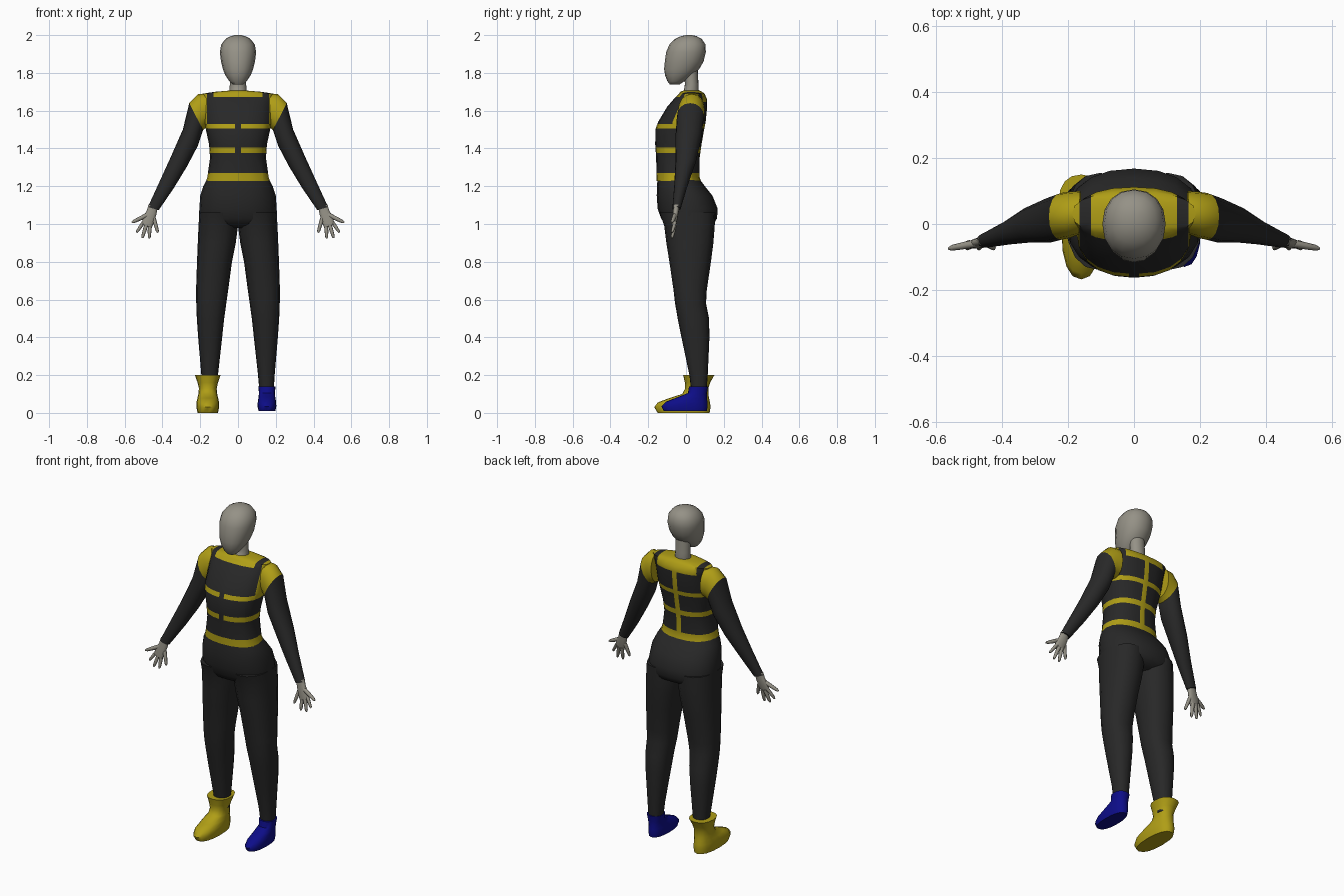
import bpy, bmesh, math
from mathutils import Vector

cube = bpy.data.objects.get("Cube")
if cube:
    bpy.data.objects.remove(cube, do_unlink=True)


def material(name, rgb):
    m = bpy.data.materials.new(name)
    m.use_nodes = True
    m.diffuse_color = (*rgb, 1)
    b = next(n for n in m.node_tree.nodes if n.type == 'BSDF_PRINCIPLED')
    b.inputs["Base Color"].default_value = (*rgb, 1)
    b.inputs["Roughness"].default_value = 0.8
    return m


BLACK = material("black cloth", (0.021, 0.021, 0.021))
YELLOW = material("yellow cloth", (0.43, 0.34, 0.008))
SKIN = material("grey skin", (0.30, 0.285, 0.24))
BLUE = material("blue sock", (0.004, 0.004, 0.25))


def section(c, u, v, n=16, p=2.3):
    """Rounded ring around c with half axes u and v."""
    c, u, v = Vector(c), Vector(u), Vector(v)
    pts = []
    for i in range(n):
        a = 2 * math.pi * i / n
        ca, sa = math.cos(a), math.sin(a)
        pts.append(c + u * math.copysign(abs(ca) ** (2 / p), ca)
                   + v * math.copysign(abs(sa) ** (2 / p), sa))
    return pts


def level(z, x0, x1, y0, y1, **k):
    """Horizontal ring filling the given x and y ranges."""
    return section(((x0 + x1) / 2, (y0 + y1) / 2, z),
                   ((x1 - x0) / 2, 0, 0), (0, (y1 - y0) / 2, 0), **k)


def loft(name, rings, mats, rule=None, cuts=(), angle=50):
    """Skin a list of rings, cut it along planes and colour faces by a rule."""
    bm = bmesh.new()
    vs = [[bm.verts.new(p) for p in r] for r in rings]
    n = len(vs[0])
    for a, b in zip(vs, vs[1:]):
        for i in range(n):
            j = (i + 1) % n
            bm.faces.new((a[i], a[j], b[j], b[i]))
    bm.faces.new(vs[0])
    bm.faces.new(vs[-1])
    bmesh.ops.recalc_face_normals(bm, faces=bm.faces)
    for axis, d in cuts:
        no = Vector((0, 0, 0))
        no[axis] = 1
        bmesh.ops.bisect_plane(bm, geom=bm.verts[:] + bm.edges[:] + bm.faces[:],
                               plane_co=no * d, plane_no=no, dist=1e-5)
    if rule:
        for f in bm.faces:
            f.material_index = int(rule(f.calc_center_median()))
    me = bpy.data.meshes.new(name)
    bm.to_mesh(me)
    bm.free()
    for m in mats:
        me.materials.append(m)
    ob = bpy.data.objects.new(name, me)
    bpy.context.collection.objects.link(ob)
    bpy.ops.object.select_all(action='DESELECT')
    ob.select_set(True)
    bpy.context.view_layer.objects.active = ob
    bpy.ops.object.shade_smooth_by_angle(angle=math.radians(angle))
    return ob


def stack(rows, cx=0, **k):
    """Rings from rows of height, half width, front y, back y."""
    return [level(z, cx - w, cx + w, f, b, **k) for z, w, f, b in rows]


# Head and neck
loft("head", stack([(1.738, .028, -.085, -.035), (1.755, .045, -.098, -.01),
                    (1.785, .066, -.110, .035), (1.82, .080, -.116, .070),
                    (1.86, .090, -.112, .093), (1.91, .096, -.105, .105),
                    (1.95, .089, -.088, .103), (1.98, .066, -.058, .083),
                    (1.995, .038, -.025, .055), (2.0, .014, 0, .03)], p=2.15), [SKIN])
loft("neck", stack([(1.64, .030, -.072, .06), (1.665, .042, -.055, .065),
                    (1.70, .047, -.012, .068), (1.74, .043, -.006, .066),
                    (1.82, .045, -.01, .062)], p=2), [SKIN])


# Shirt with hoops, spine stripe, collar and shoulder patches
def is_yellow(c):
    x, back = abs(c.x), c.y > 0.02
    hoop = 1.375 < c.z < 1.405 or 1.505 < c.z < 1.53
    if c.z < 1.27 or (x < .015 and back):
        return True
    if hoop and (x > .015 or back):
        return True
    if x < .13 and c.z > (1.645 if back else 1.672):
        return True
    return x > .165 and c.z > 1.53


loft("shirt", stack([(1.228, .168, -.156, .078), (1.25, .162, -.156, .072),
                     (1.35, .148, -.158, .072), (1.42, .153, -.163, .082),
                     (1.50, .170, -.162, .096), (1.54, .175, -.148, .104),
                     (1.62, .176, -.100, .112), (1.66, .180, -.066, .112),
                     (1.69, .188, -.036, .098), (1.70, .120, -.030, .085),
                     (1.706, .050, -.014, .072)], n=20),
     [BLACK, YELLOW], is_yellow,
     [(2, z) for z in (1.27, 1.375, 1.405, 1.505, 1.53, 1.645, 1.672)]
     + [(0, s * x) for x in (.015, .13, .165) for s in (1, -1)])

# Trouser seat
loft("trouser_seat", stack([(1.245, .160, -.150, .066), (1.20, .184, -.154, .100),
                            (1.15, .200, -.155, .140), (1.08, .205, -.150, .168),
                            (1.03, .206, -.132, .164), (1.0, .200, -.112, .148),
                            (.978, .130, -.060, .105)], n=20), [BLACK])

# Arm rings: outer x z, inner x z, front y, back y
ARM = [(.165, 1.690, .160, 1.515, -.030, .100), (.212, 1.688, .176, 1.505, -.042, .098),
       (.258, 1.640, .185, 1.497, -.048, .094), (.292, 1.500, .212, 1.415, -.056, .082),
       (.358, 1.350, .270, 1.305, -.056, .052), (.415, 1.225, .340, 1.190, -.062, .010),
       (.477, 1.090, .420, 1.073, -.072, -.028)]
# Leg rings: z, inner x, outer x, front y, back y
LEG = [(1.06, .0, .205, -.14, .155), (.99, .0, .209, -.115, .152),
       (.90, .012, .213, -.104, .145), (.80, .032, .217, -.088, .132),
       (.65, .052, .222, -.066, .110), (.58, .062, .221, -.058, .106),
       (.50, .073, .218, -.044, .122), (.40, .084, .211, -.024, .124),
       (.20, .106, .194, .018, .115), (.13, .112, .190, .026, .110)]
# Finger roots and tips in x z, with thickness
FINGERS = [(.476, 1.050, .562, 1.008, .011), (.500, 1.010, .537, .955, .009),
           (.484, 1.000, .507, .926, .010), (.466, 1.000, .470, .924, .010),
           (.446, 1.030, .424, .954, .010)]

for side, s in (("left", 1), ("right", -1)):
    rings = []
    for ox, oz, ix, iz, f, b in ARM:
        rings.append(section((s * (ox + ix) / 2, (f + b) / 2, (oz + iz) / 2),
                             (s * (ox - ix) / 2, 0, (oz - iz) / 2),
                             (0, (b - f) / 2, 0), p=2.1))
    # Upper band from shoulder seam to armpit is yellow
    loft(side + "_shoulder_band", rings[:3], [YELLOW])
    loft(side + "_sleeve", rings[2:], [BLACK])

    # Hand
    palm = [(.449, 1.095, .024, .017, -.050), (.458, 1.060, .026, .015, -.054),
            (.474, 1.022, .031, .014, -.060), (.482, .990, .025, .010, -.065)]
    loft(side + "_palm", [section((s * x, y, z), (s * w, 0, w * .35), (0, t, 0), n=12)
                          for x, z, w, t, y in palm], [SKIN])
    for i, (x0, z0, x1, z1, r) in enumerate(FINGERS):
        a, b = Vector((s * x0, -.058, z0)), Vector((s * x1, -.074, z1))
        u = (b - a).cross(Vector((0, 1, 0))).normalized()
        loft(f"{side}_finger_{i + 1}",
             [section(a.lerp(b, t), u * r * k, Vector((0, r * k, 0)), n=8, p=2)
              for t, k in ((0, 1.1), (.5, 1), (.88, .8), (1, .4))], [SKIN])

    # Trouser leg
    loft(side + "_trouser_leg",
         [level(z, s * i, s * o, f, b) for z, i, o, f, b in LEG], [BLACK])

# Boot on the right foot, sock on the left
loft("right_boot", stack([(0, .054, -.150, .125), (.03, .060, -.168, .130),
                          (.055, .060, -.150, .127), (.078, .055, -.090, .122),
                          (.10, .050, -.020, .118), (.13, .047, -.004, .118),
                          (.16, .054, -.006, .128), (.20, .068, -.015, .150)],
                         cx=-.160), [YELLOW])
loft("left_sock", stack([(.01, .044, -.118, .110), (.035, .050, -.130, .115),
                         (.06, .048, -.105, .113), (.085, .044, -.040, .111),
                         (.105, .042, .010, .111), (.14, .046, .016, .117)],
                        cx=.153), [BLUE])
